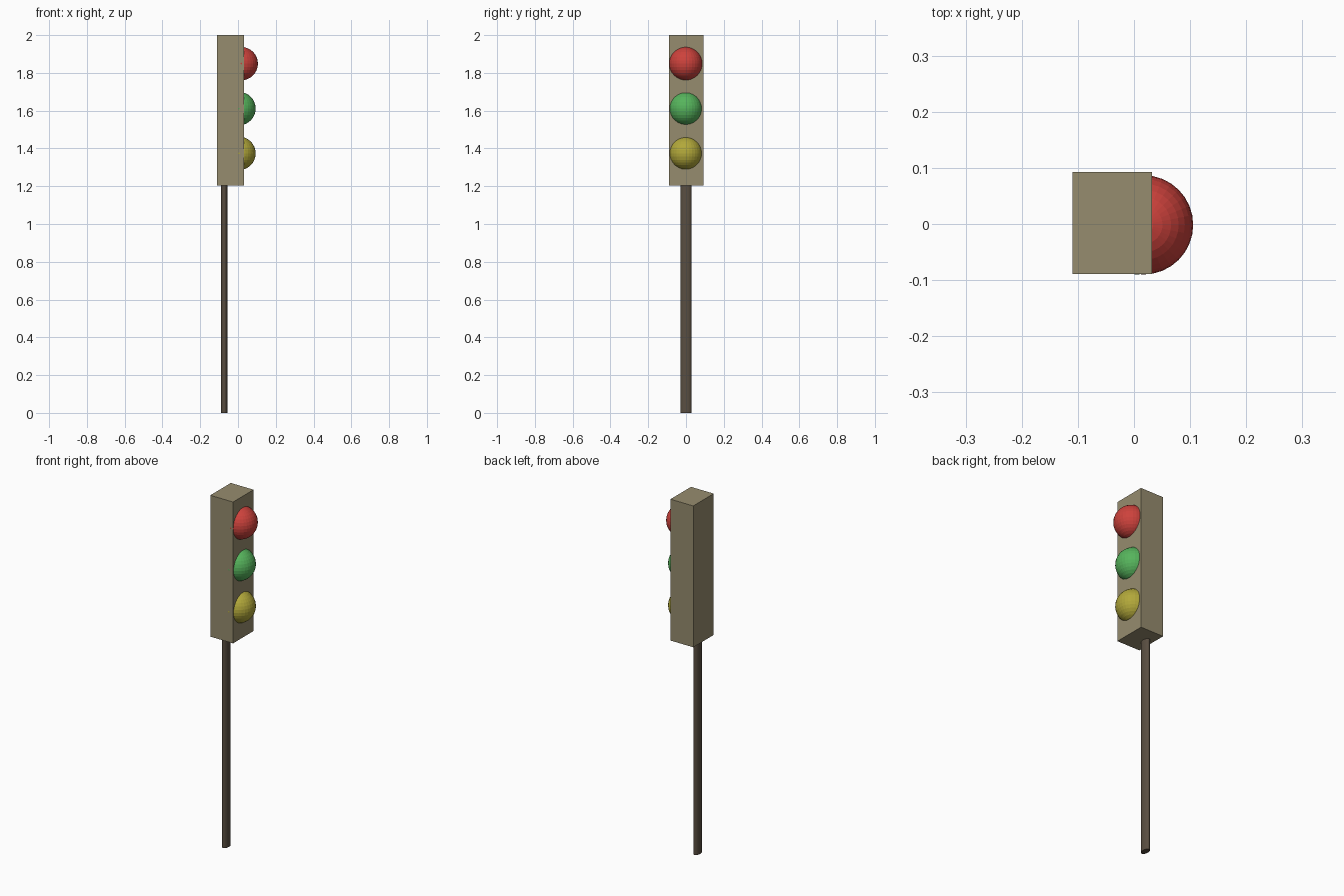
import bpy

if "Cube" in bpy.data.objects:
    bpy.data.objects.remove(bpy.data.objects["Cube"])


def material(name, srgb):
    m = bpy.data.materials.new(name)
    lin = [((c / 255 + 0.055) / 1.055) ** 2.4 for c in srgb]
    m.diffuse_color = (*lin, 1)
    m.use_nodes = True
    m.node_tree.nodes["Principled BSDF"].inputs["Base Color"].default_value = m.diffuse_color
    return m


def finish(name, mat, scale=(1, 1, 1)):
    ob = bpy.context.object
    ob.name = name
    ob.scale = scale
    ob.data.materials.append(mat)
    bpy.ops.object.transform_apply(location=False, rotation=False, scale=True)
    return ob


# Signal housing
bpy.ops.mesh.primitive_cube_add(size=1, location=(-0.039, 0.0015, 1.602))
finish("housing", material("tan", (150, 140, 110)), (0.142, 0.182, 0.796))

# Oval pole, its top just inside the housing
bpy.ops.mesh.primitive_cylinder_add(vertices=32, radius=1, depth=1.22,
                                    location=(-0.073, 0.001, 0.61))
finish("pole", material("dark_brown", (89, 78, 65)), (0.0165, 0.029, 1))

# Lamps: faceted spheres half sunk in the +x face
for name, rgb, x, z in (("red", (205, 66, 60), 0.017, 1.849),
                        ("green", (86, 180, 92), 0.005, 1.611),
                        ("yellow", (178, 168, 58), 0.005, 1.374)):
    bpy.ops.mesh.primitive_uv_sphere_add(segments=32, ring_count=16, radius=0.0885,
                                         location=(x, -0.0015, z))
    finish(name + "_lamp", material(name, rgb))
